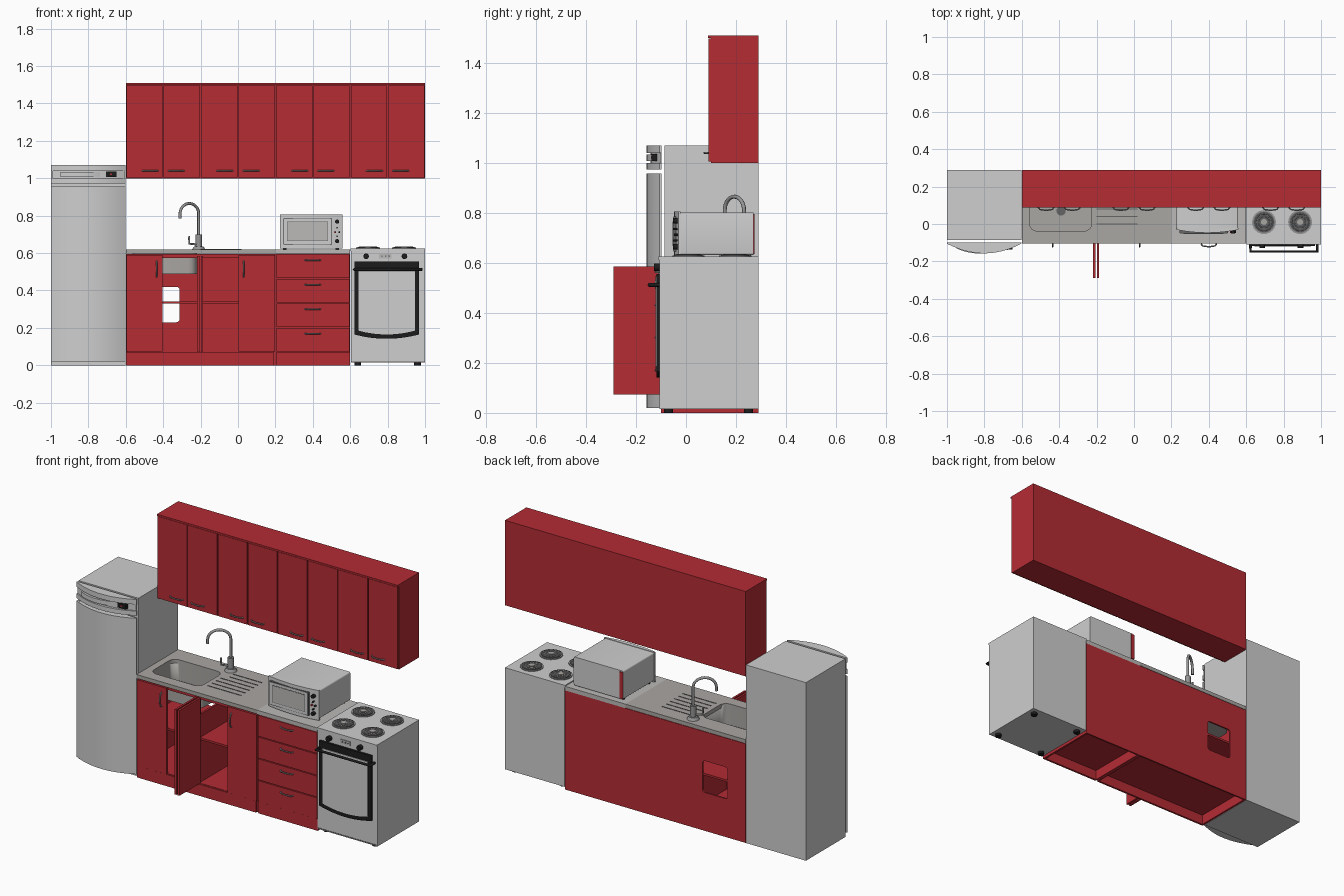
import bpy, bmesh, math
from mathutils import Vector

cube = bpy.data.objects.get("Cube")
if cube:
    bpy.data.objects.remove(cube, do_unlink=True)


def material(name, *rgb):
    m = bpy.data.materials.new(name)
    m.use_nodes = True
    m.diffuse_color = (*rgb, 1)
    m.node_tree.nodes["Principled BSDF"].inputs["Base Color"].default_value = (*rgb, 1)
    return m


RED = material("cabinet red", .46, .025, .034)
GREY = material("appliance grey", .62, .62, .62)
TOP = material("worktop grey", .5, .49, .48)
STEEL = material("sink steel", .4, .385, .365)
CHROME = material("handle metal", .3, .3, .3)
DARK = material("dark steel", .13, .13, .13)
BLACK = material("black", .012, .012, .012)


def finish(name, bm, mat, smooth=False):
    bmesh.ops.recalc_face_normals(bm, faces=bm.faces)
    me = bpy.data.meshes.new(name)
    bm.to_mesh(me)
    bm.free()
    me.materials.append(mat)
    ob = bpy.data.objects.new(name, me)
    bpy.context.collection.objects.link(ob)
    if smooth:
        bpy.context.view_layer.objects.active = ob
        bpy.ops.object.select_all(action='DESELECT')
        ob.select_set(True)
        bpy.ops.object.shade_smooth_by_angle(angle=math.radians(35))
    return ob


def box(name, x, y, z, mat, round_by=0, axes="xyz"):
    """Box from three (low, high) ranges; edges along the given axes can be rounded."""
    bm = bmesh.new()
    bmesh.ops.create_cube(bm, size=1)
    for v in bm.verts:
        v.co = [(r[0] + r[1]) / 2 + c * (r[1] - r[0]) for r, c in zip((x, y, z), v.co)]
    if round_by:
        def along(e):
            d = e.verts[0].co - e.verts[1].co
            return "xyz"[max(range(3), key=lambda i: abs(d[i]))]
        edges = [e for e in bm.edges if along(e) in axes]
        bmesh.ops.bevel(bm, geom=edges, offset=round_by, segments=4, profile=.5, affect='EDGES')
    return finish(name, bm, mat, round_by > 0)


def prism(name, pts, axis, lo, hi, mat):
    """Extrude a flat outline along y or z."""
    def place(p, h):
        return (p[0], h, p[1]) if axis == "y" else (p[0], p[1], h)
    bm = bmesh.new()
    a, b = ([bm.verts.new(place(p, h)) for p in pts] for h in (lo, hi))
    bm.faces.new(a)
    bm.faces.new(b)
    for i in range(len(pts)):
        bm.faces.new((a[i - 1], a[i], b[i], b[i - 1]))
    return finish(name, bm, mat, True)


def disc(name, loc, r, depth, mat, axis="z", top=None):
    bm = bmesh.new()
    bmesh.ops.create_cone(bm, cap_ends=True, segments=24, radius1=r,
                          radius2=r if top is None else top, depth=depth)
    ob = finish(name, bm, mat, True)
    ob.location = loc
    if axis == "y":
        ob.rotation_euler.x = math.pi / 2
    return ob


def tube(name, pts, r, mat):
    cu = bpy.data.curves.new(name, 'CURVE')
    cu.dimensions = '3D'
    cu.bevel_depth, cu.bevel_resolution, cu.use_fill_caps = r, 2, True
    sp = cu.splines.new('POLY')
    sp.points.add(len(pts) - 1)
    for p, co in zip(sp.points, pts):
        p.co = (*co, 1)
    cu.materials.append(mat)
    ob = bpy.data.objects.new(name, cu)
    bpy.context.collection.objects.link(ob)


def cut(ob, cutter):
    mod = ob.modifiers.new("cut", 'BOOLEAN')
    mod.operation, mod.object, mod.solver = 'DIFFERENCE', cutter, 'EXACT'
    bpy.context.view_layer.objects.active = ob
    bpy.ops.object.modifier_apply(modifier=mod.name)


def handle(name, x, y, z, vertical=False):
    """Small bowed bar handle standing off a front at depth y."""
    pts = []
    for s, out in ((-1, 0), (-.8, .012), (0, .017), (.8, .012), (1, 0)):
        d = s * .042
        pts.append((x, y - out, z + d) if vertical else (x + d, y - out, z))
    tube(name, pts, .004, CHROME)


def bulge(x0, x1, back, side, front, n=16):
    """Plan outline with a flat back and an arched front."""
    arc = [(x0 + (x1 - x0) * i / n, side + (front - side) * (1 - (2 * i / n - 1) ** 2))
           for i in range(n + 1)]
    return [(x1, back), (x0, back)] + arc


# Fridge with bowed doors
box("fridge_body", (-1, -.602), (-.085, .29), (0, 1.07), GREY)
full = bulge(-1, -.602, -.098, -.105, -.157)
inner = bulge(-.995, -.607, -.098, -.1, -.142)
for name, pts, lo, hi in (("fridge_door", full, .02, .957), ("freezer_door_bottom", full, .973, 1.0),
                          ("freezer_door_grip", inner, 1.0, 1.04), ("freezer_door_top", full, 1.04, 1.07)):
    prism(name, pts, "z", lo, hi, GREY)
prism("freezer_handle", bulge(-.95, -.72, -.11, -.13, -.157), "z", 1.007, 1.033, GREY)
box("fridge_display", (-.705, -.65), (-.137, -.11), (1.008, 1.035), BLACK)
box("fridge_display_light", (-.685, -.675), (-.139, -.12), (1.017, 1.026), RED)

# Wall cabinets
for i in range(2):
    x = -.6 + .8 * i
    box("wall_cabinet", (x, x + .8), (.1, .29), (1.0, 1.5), RED)
    box("wall_cabinet_cornice", (x, x + .8), (.087, .29), (1.5, 1.51), RED)
for i in range(8):
    x = -.6 + .2 * i
    box("wall_door", (x + .003, x + .197), (.09, .1), (1.005, 1.497), RED)
    handle("wall_door_handle", x + (.13 if i % 2 == 0 else .07), .09, 1.04)

# Sink cabinet shell, open in the middle
T = .012
for x in (-.6, -.2 - T / 2, .2 - T):
    box("sink_cabinet_panel", (x, x + T), (-.09, .29), (.07 if x == -.2 - T / 2 else 0, .48 if x == -.2 - T / 2 else .595), RED)
box("sink_cabinet_post", (-.207, -.193), (-.09, -.075), (.07, .595), RED)
box("sink_cabinet_floor", (-.6, .2), (-.09, .29), (.06, .072), RED)
box("sink_cabinet_shelf", (-.6, .2), (-.085, .285), (.33, .342), RED)
box("sink_cabinet_rail", (-.6, .2), (-.09, -.078), (.575, .595), RED)
back = box("sink_cabinet_back", (-.6, .2), (.28, .29), (0, .595), RED)
hole = box("pipe_hole_cutter", (-.48, -.312), (.2, .4), (.23, .42), RED, .018, "y")
cut(back, hole)
bpy.data.objects.remove(hole, do_unlink=True)

# Closed doors, and two doors swung open about the middle post
for x, hx in ((-.6, -.435), (0, .03)):
    box("sink_door", (x + .003, x + .197), (-.105, -.09), (.073, .59), RED)
    handle("sink_door_handle", hx, -.105, .515, True)
for x in (-.218, -.198):
    box("open_sink_door", (x, x + T), (-.29, -.092), (.073, .585), RED)

# Drawer cabinet
box("drawer_cabinet", (.2, .6), (-.09, .29), (.06, .595), RED)
for x in (.2, .6 - T):
    box("drawer_plinth_side", (x, x + T), (-.09, .29), (0, .06), RED)
box("drawer_plinth_back", (.2, .6), (.28, .29), (0, .06), RED)
for i in range(4):
    z = .073 + .131 * i
    box("drawer_front", (.205, .597), (-.105, -.09), (z, z + .126), RED)
    handle("drawer_handle", .4, -.105, z + .097)
for x0, x1 in ((-.6, .19), (.205, .6)):
    box("plinth", (x0, x1), (-.1, -.088), (0, .07), RED)

# Worktop, sink bowl and drainer
box("worktop", (.2, .6), (-.105, .29), (.595, .62), TOP)
sink = box("sink_top", (-.6, .2), (-.105, .29), (.597, .62), STEEL)
bowl = box("sink_bowl", (-.565, -.22), (-.045, .19), (.488, .612), STEEL, .045, "z")
hollow = box("bowl_cutter", (-.558, -.227), (-.038, .183), (.495, .7), STEEL, .04, "z")
cut(sink, hollow)
cut(bowl, hollow)
bpy.data.objects.remove(hollow, do_unlink=True)
disc("sink_drain", (-.39, .07, .497), .025, .004, DARK)
for i in range(6):
    y = .04 * i
    box("drainer_groove", (-.2 + .03 * (i > 3), .02), (y - .003, y + .003), (.62, .622), DARK)

# Tap with a swan neck
foot, tip = Vector((-.21, .232, 0)), Vector((-.31, .155, 0))
disc("tap_base", foot + Vector((0, 0, .628)), .035, .016, CHROME, top=.025)
disc("tap_body", foot + Vector((0, 0, .665)), .017, .07, CHROME)
path = [foot + Vector((0, 0, .69))]
for i in range(17):
    a = math.pi * i / 16
    p = foot.lerp(tip, (1 - math.cos(a)) / 2)
    path.append(p + Vector((0, 0, .81 + .055 * math.sin(a))))
path.append(tip + Vector((0, 0, .785)))
tube("tap_neck", path, .008, CHROME)
tube("tap_lever", [foot + Vector((0, 0, .645)), foot + Vector((-.05, -.02, .65)),
                   foot + Vector((-.052, -.02, .69))], .006, CHROME)

# Microwave
box("microwave_body", (.228, .557), (-.025, .27), (.632, .802), GREY, .008, "y")
prism("microwave_front", bulge(.225, .56, -.022, -.03, -.047), "z", .625, .805, GREY)
box("microwave_window_frame", (.242, .502), (-.049, -.03), (.645, .785), DARK)
box("microwave_window_rim", (.245, .499), (-.051, -.03), (.648, .782), GREY)
box("microwave_window_seal", (.262, .482), (-.052, -.03), (.664, .768), DARK)
box("microwave_window", (.265, .479), (-.053, -.03), (.667, .765), TOP)
box("microwave_back_strip", (.228, .25), (.27, .274), (.635, .795), RED)
for z, r in ((.768, .011), (.664, .011), (.735, .004), (.69, .004)):
    disc("microwave_knob", (.53, -.042, z), r, .02, BLACK, "y")
for x in (.519, .541):
    disc("microwave_button", (x, -.04, .712), .005, .016, RED if x < .53 else BLACK, "y")
for x in (.25, .53):
    for y in (0, .24):
        disc("microwave_foot", (x, y, .626), .01, .014, BLACK)

# Cooker
box("cooker_body", (.603, 1), (-.105, .29), (.015, .612), GREY)
box("cooker_hob", (.601, 1), (-.11, .29), (.612, .625), GREY)
for x in (.64, .96):
    for y in (-.07, .25):
        disc("cooker_foot", (x, y, .009), .018, .018, BLACK)
for x in (.695, .888):
    for y in (.01, .195):
        disc("burner_rim", (x, y, .627), .064, .005, CHROME)
        disc("burner_plate", (x, y, .63), .056, .007, DARK)
        for r in (.03, .045):
            ring = [(x + r * math.cos(a), y + r * math.sin(a), .633)
                    for a in (math.tau * i / 24 for i in range(25))]
            tube("burner_ring", ring, .003, CHROME)
        disc("burner_centre", (x, y, .633), .016, .006, STEEL)
for x in (.685, .89):
    disc("cooker_knob", (x, -.115, .583), .015, .025, BLACK, "y")
box("cooker_display", (.755, .82), (-.109, -.1), (.572, .596), TOP)
for x in (.77, .79, .808):
    disc("cooker_button", (x, -.109, .584), .004, .006, DARK, "y")


def apron(x0, x1, top, corner, low):
    return [(x1, top), (x0, top)] + bulge(x0, x1, top, corner, low)[2:]


prism("oven_door_frame", apron(.622, .968, .555, .165, .142), "y", -.118, -.104, BLACK)
prism("oven_window", apron(.645, .945, .515, .185, .165), "y", -.121, -.11, GREY)
tube("oven_handle", [(.623, -.105, .512), (.623, -.148, .512),
                     (.98, -.148, .512), (.98, -.105, .512)], .008, BLACK)
box("cooker_drawer_line", (.605, .998), (-.107, -.1), (.02, .023), DARK)
